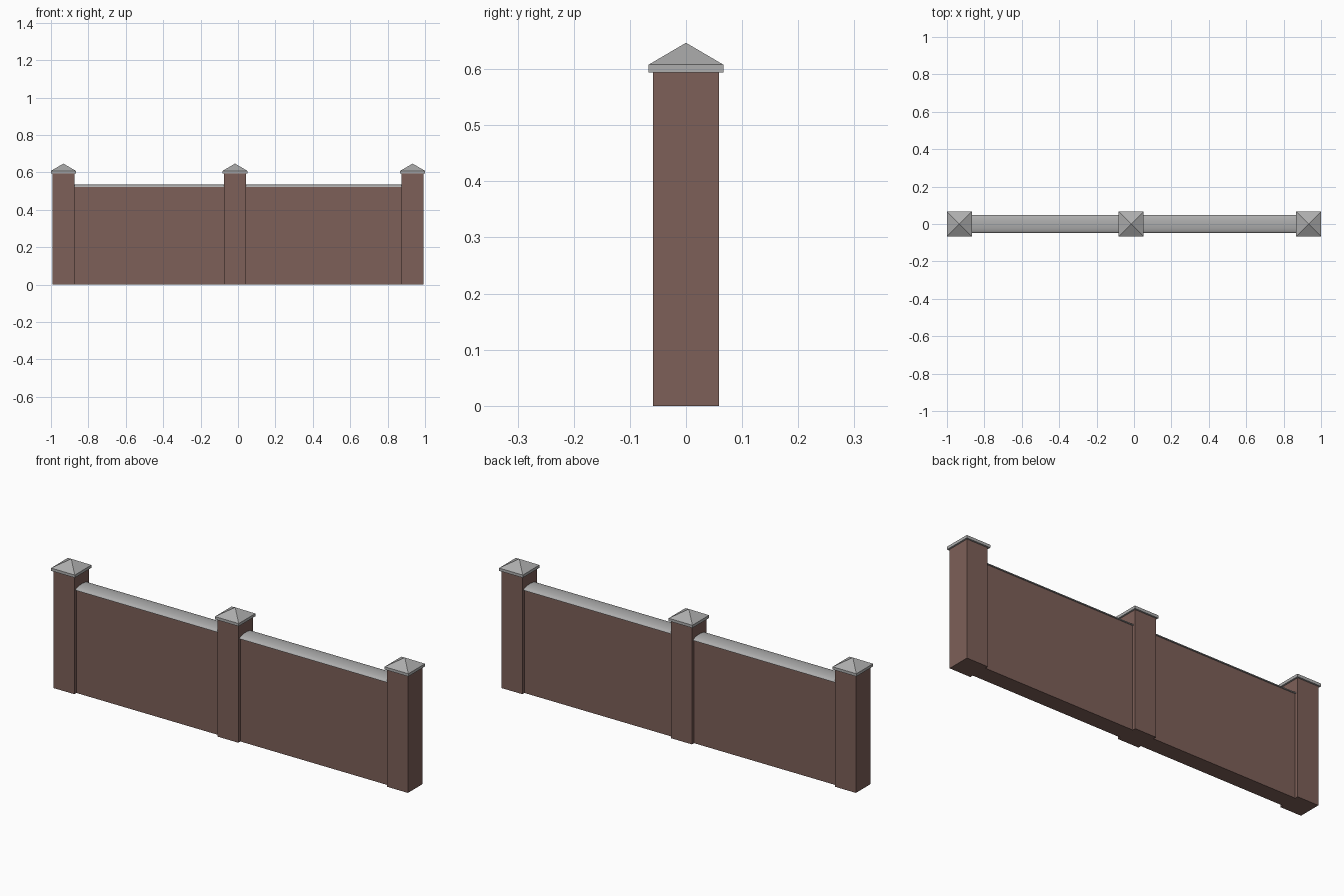
import bpy, bmesh, math

if "Cube" in bpy.data.objects:
    bpy.data.objects.remove(bpy.data.objects["Cube"])

def material(name, rgb):
    m = bpy.data.materials.new(name)
    m.diffuse_color = (*rgb, 1.0)
    m.use_nodes = True
    m.node_tree.nodes["Principled BSDF"].inputs["Base Color"].default_value = m.diffuse_color
    return m

brown = material("brick_brown", (0.205, 0.115, 0.098))
grey = material("stone_grey", (0.42, 0.42, 0.42))

def finish(name, bm, mat):
    bmesh.ops.recalc_face_normals(bm, faces=bm.faces[:])
    me = bpy.data.meshes.new(name)
    bm.to_mesh(me)
    bm.free()
    me.materials.append(mat)
    ob = bpy.data.objects.new(name, me)
    bpy.context.collection.objects.link(ob)
    return ob

def box(name, x0, x1, hy, z0, z1, mat):
    bm = bmesh.new()
    bmesh.ops.create_cube(bm, size=1)
    for v in bm.verts:
        v.co = ((x0 + x1) / 2 + v.co.x * (x1 - x0), v.co.y * 2 * hy,
                z0 + (v.co.z + 0.5) * (z1 - z0))
    return finish(name, bm, mat)

# Square post cap: thin slab rising to a pyramid
def post_cap(name, x, h, z0, z1, apex):
    bm = bmesh.new()
    corners = [(-h, -h), (h, -h), (h, h), (-h, h)]
    low = [bm.verts.new((x + a, b, z0)) for a, b in corners]
    mid = [bm.verts.new((x + a, b, z1)) for a, b in corners]
    tip = bm.verts.new((x, 0, apex))
    bm.faces.new(low)
    for i in range(4):
        j = (i + 1) % 4
        bm.faces.new((low[i], low[j], mid[j], mid[i]))
        bm.faces.new((mid[i], mid[j], tip))
    return finish(name, bm, grey)

# Coping: shallow arched profile extruded along x
def coping(name, x0, x1, h, z0, lip, rise, n=12):
    bm = bmesh.new()
    prof = [(-h, z0)]
    for i in range(n + 1):
        a = math.pi * i / n
        prof.append((-h * math.cos(a), z0 + lip + rise * math.sin(a)))
    prof.append((h, z0))
    f = bm.faces.new([bm.verts.new((x0, y, z)) for y, z in prof])
    ext = bmesh.ops.extrude_face_region(bm, geom=[f], use_keep_orig=True)
    for g in ext["geom"]:
        if isinstance(g, bmesh.types.BMVert):
            g.co.x = x1
    ob = finish(name, bm, grey)
    bpy.context.view_layer.objects.active = ob
    ob.select_set(True)
    bpy.ops.object.shade_smooth_by_angle(angle=math.radians(35))
    ob.select_set(False)

# Posts with caps
HALF = 0.0585
centres = [-0.9335, -0.016, 0.9335]
for label, x in zip(("left", "middle", "right"), centres):
    box(label + "_post", x - HALF, x + HALF, HALF, 0.0, 0.594, brown)
    post_cap(label + "_post_cap", x, 0.0665, 0.594, 0.608, 0.647)

# Wall panels with coping between the posts
for label, a, b in zip(("left", "right"), centres, centres[1:]):
    x0, x1 = a + HALF, b - HALF
    box(label + "_wall", x0, x1, 0.042, 0.0, 0.521, brown)
    coping(label + "_coping", x0, x1, 0.048, 0.521, 0.002, 0.013)
